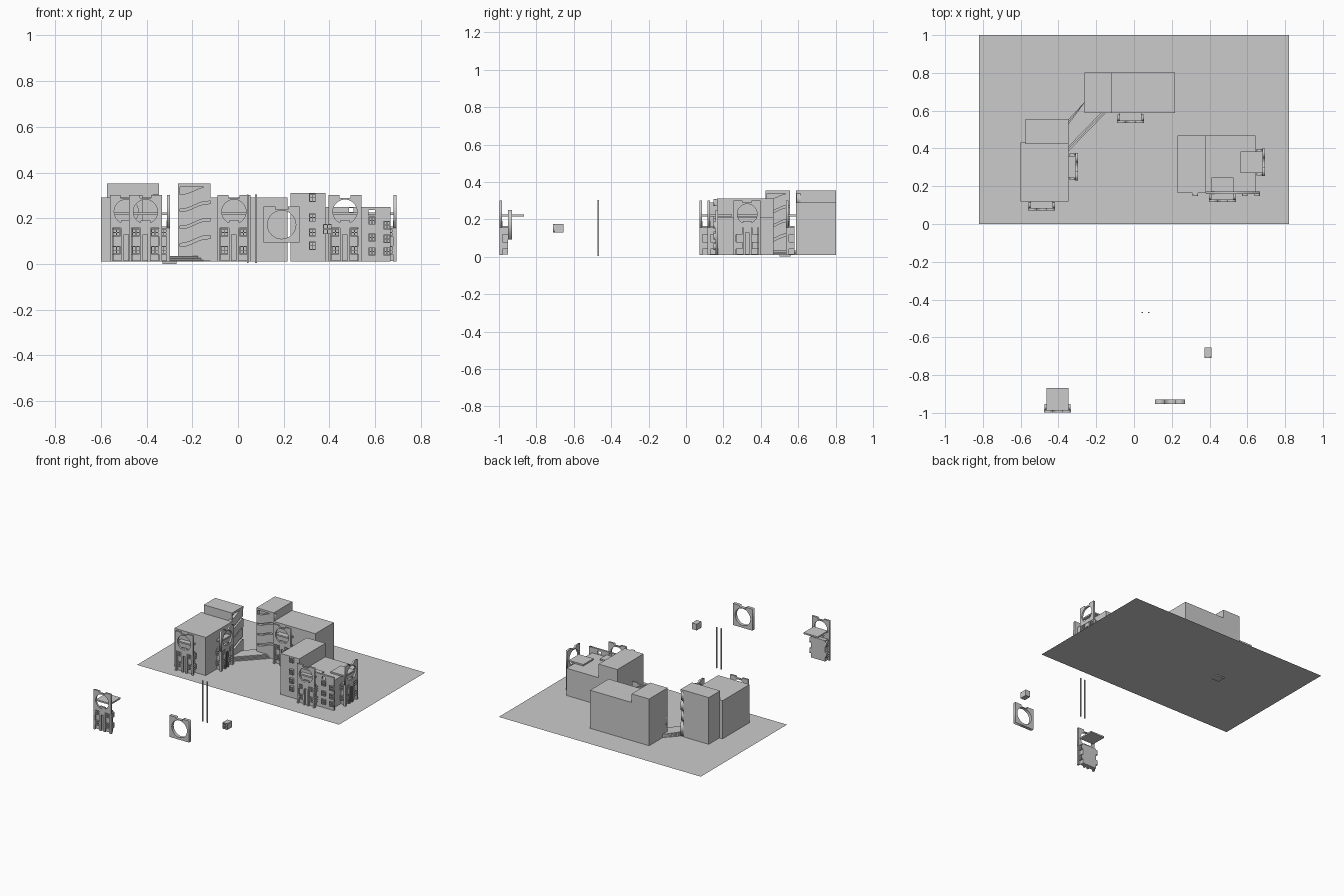
import bpy, bmesh
from math import cos, sin, pi, radians
from mathutils import Matrix

if "Cube" in bpy.data.objects:
    bpy.data.objects.remove(bpy.data.objects["Cube"])

I = Matrix.Identity(4)


def place(x, y, deg=0):
    return Matrix.Translation((x, y, 0)) @ Matrix.Rotation(radians(deg), 4, 'Z')


def add(name, bm, m=I):
    bmesh.ops.recalc_face_normals(bm, faces=bm.faces)
    me = bpy.data.meshes.new(name)
    bm.to_mesh(me)
    bm.free()
    ob = bpy.data.objects.new(name, me)
    ob.matrix_world = m
    bpy.context.collection.objects.link(ob)
    return ob


def box(name, x0, x1, y0, y1, z0, z1, m=I):
    bm = bmesh.new()
    s = Matrix.Diagonal((x1 - x0, y1 - y0, z1 - z0, 1))
    t = Matrix.Translation(((x0 + x1) / 2, (y0 + y1) / 2, (z0 + z1) / 2))
    bmesh.ops.create_cube(bm, size=1, matrix=t @ s)
    return add(name, bm, m)


def prism(name, loops, y0, y1, m=I):
    """Flat x-z outline (extra loops are holes) given thickness from y0 to y1."""
    cu = bpy.data.curves.new(name, 'CURVE')
    cu.dimensions, cu.fill_mode, cu.extrude = '2D', 'BOTH', (y1 - y0) / 2
    for pts in loops:
        sp = cu.splines.new('POLY')
        sp.points.add(len(pts) - 1)
        for p, (x, z) in zip(sp.points, pts):
            p.co = (x, z, 0, 1)
        sp.use_cyclic_u = True
    tmp = bpy.data.objects.new(name + "_outline", cu)
    bpy.context.collection.objects.link(tmp)
    bpy.context.view_layer.update()
    me = tmp.evaluated_get(bpy.context.evaluated_depsgraph_get()).to_mesh()
    bm = bmesh.new()
    bm.from_mesh(me)
    bpy.data.objects.remove(tmp)
    bm.transform(Matrix.Translation((0, (y0 + y1) / 2, 0)) @ Matrix.Rotation(pi / 2, 4, 'X'))
    bmesh.ops.remove_doubles(bm, verts=bm.verts, dist=1e-5)
    return add(name, bm, m)


def rect(x0, x1, z0, z1):
    return [(x0, z0), (x1, z0), (x1, z1), (x0, z1)]


def window(name, x, z, y0, y1, m=I, w=.034, h=.036):
    # four-pane frame with a recessed backing
    a, b, t = w / 2, h / 2, .004
    panes = [rect(x + i, x + i + a - 1.5 * t, z + k, z + k + b - 1.5 * t)
             for i in (-a + t, t / 2) for k in (-b + t, t / 2)]
    prism(name + "_frame", [rect(x - a, x + a, z - b, z + b)] + panes, y0, y0 + .008, m)
    box(name + "_back", x - a, x + a, y0 + .008, y1, z - b, z + b, m)


def round_panel(name, x, zc, half, r, y0, y1, m=I):
    # square panel with a notched top and a round opening
    n, d = half * .34, half * .16
    outer = [(x - half, zc - half), (x + half, zc - half), (x + half, zc + half),
             (x + n, zc + half), (x + n, zc + half - d), (x - n, zc + half - d),
             (x - n, zc + half), (x - half, zc + half)]
    hole = [(x + r * cos(i * pi / 16), zc + r * sin(i * pi / 16)) for i in range(32)]
    prism(name, [outer, hole], y0, y1, m)


def bay(name, m):
    # projecting bay: local origin at the centre of its front, facing -y
    round_panel(name + "_round_panel", 0, .229, .072, .053, 0, .013, m)
    box(name + "_balcony_slab", -.058, .058, .013, .13, .215, .226, m)
    box(name + "_wall", -.058, .058, .014, .045, .012, .165, m)
    prism(name + "_centre_panel", [[(-.022, .01), (-.010, .01), (-.010, .13), (.010, .13),
          (.010, .01), (.022, .01), (.022, .19), (-.022, .19)]], .002, .016, m)
    for s in (-1, 1):
        box(name + "_pilaster", s * .066 - .006, s * .066 + .006, 0, .016, .01, .165, m)
        for z in (.06, .138):
            window(name + "_window", s * .042, z, .004, .016, m)
            side = m @ Matrix.Translation((s * .070, .030, 0)) @ Matrix.Rotation(s * pi / 2, 4, 'Z')
            window(name + "_side_window", 0, z, 0, .014, side, .03, .036)


def wave_front(name, width, m):
    # stacked sweeping bands that rise to one side, on the face of a tower
    def sweep(z):
        return [(width * t / 8, z + .035 * (t / 8 - sin(2 * pi * t / 8) / 7)) for t in range(9)]
    for i, z in enumerate((.012, .09, .165, .24)):
        bottom = sweep(z) if i else [(0, .012), (width, .012)]
        prism(name + "_band", [bottom + sweep(z + .064)[::-1]], .004 * (i % 2), .025, m)
    box(name + "_edge_post", 0, .008, 0, .025, .01, .353, m)
    box(name + "_top_edge", 0, width, 0, .025, .338, .353, m)


# ground sheet
bm = bmesh.new()
bmesh.ops.create_grid(bm, x_segments=1, y_segments=1, size=.5,
                      matrix=Matrix.Translation((0, .5, .008)) @ Matrix.Diagonal((1.64, 1, 1, 1)))
add("ground_sheet", bm)

# left building
box("left_building", -.60, -.346, .12, .432, .01, .29)
box("left_tower", -.574, -.37, .424, .556, .01, .353)
wave_front("left_tower_wave", .132, place(-.346, .424, 90))
bay("left_front_bay", place(-.489, .072))
bay("left_side_bay", place(-.297, .303, 90))

# rear building
box("rear_building", -.12, .217, .587, .802, .01, .29)
box("rear_tower", -.262, -.12, .611, .802, .01, .353)
wave_front("rear_tower_wave", .142, place(-.262, .587))
bay("rear_front_bay", place(-.018, .534))

# right building with raised facade and window columns
box("right_tower", .23, .382, .165, .468, .01, .31)
box("right_building", .382, .643, .17, .468, .01, .21)
prism("right_facade", [[(.382, .01), (.668, .01), (.668, .25), (.382, .25)],
                       rect(.57, .60, .212, .236), rect(.485, .505, .228, .246)], .158, .172)
for x, zs in ((.325, (.29, .203, .138, .08)), (.587, (.19, .116, .055)), (.652, (.17, .11, .055))):
    for z in zs:
        window("right_window", x, z, .148, .168, I, .03, .036)
bay("right_front_bay", place(.468, .116))
bay("right_side_bay", place(.694, .327, 90))

# low stepped bridge between the left and rear buildings
for i in range(3):
    k = .012 * i
    bm = bmesh.new()
    pts = [(-.346, .556 - k), (-.346, .386 + k), (-.15 - k, .587), (-.262, .645)]
    f = bm.faces.new([bm.verts.new((x, y, .01 + .008 * i)) for x, y in pts])
    ex = bmesh.ops.extrude_face_region(bm, geom=[f])
    for v in ex["geom"]:
        if isinstance(v, bmesh.types.BMVert):
            v.co.z += .008
    add("bridge_step", bm)

# loose pieces laid out in front
bay("loose_bay", place(-.405, -.997))
round_panel("loose_round_panel", .191, .172, .079, .062, -.953, -.930)
window("loose_window", .391, .153, -.71, -.655, I, .038, .045)
for x in (.043, .079):
    box("loose_pole", x - .004, x + .004, -.472, -.466, .004, .304)
box("bridge_base", -.33, -.27, .50, .56, 0, .01)
